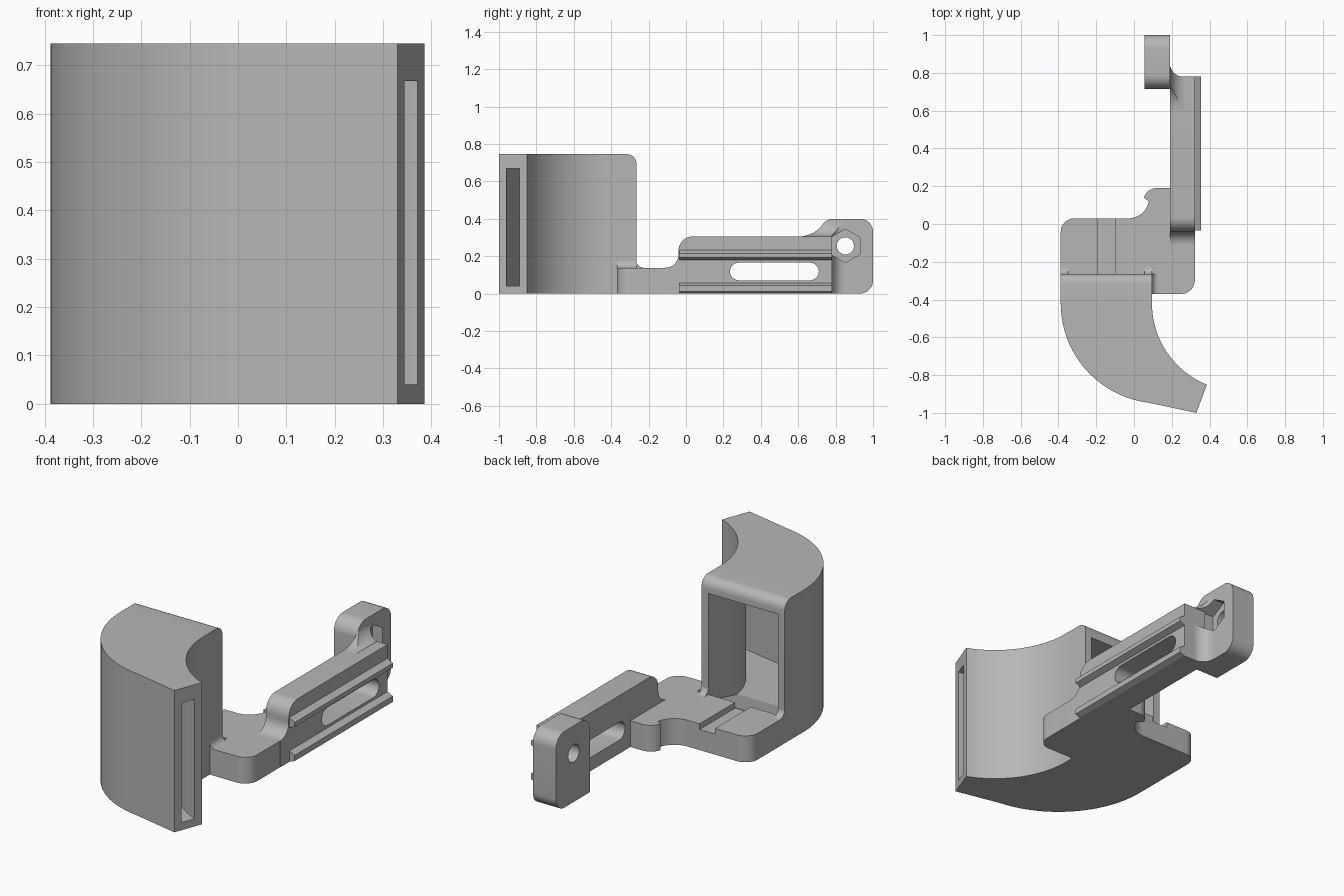
import bpy, bmesh, math

if "Cube" in bpy.data.objects:
    bpy.data.objects.remove(bpy.data.objects["Cube"])

grey = bpy.data.materials.new("plain grey")
grey.diffuse_color = (0.47, 0.47, 0.47, 1)
grey.use_nodes = True
grey.node_tree.nodes["Principled BSDF"].inputs["Base Color"].default_value = grey.diffuse_color


def arc(cx, cy, r, a0, a1, n=12):
    """Points on a circle from angle a0 to a1 (degrees)."""
    return [(cx + r * math.cos(math.radians(a0 + (a1 - a0) * i / n)),
             cy + r * math.sin(math.radians(a0 + (a1 - a0) * i / n))) for i in range(n + 1)]


def prism(name, pts, axis, lo, hi):
    """Extrude a 2D outline along an axis: z takes (x,y), x takes (y,z), y takes (x,z)."""
    place = {'z': lambda u, v, w: (u, v, w),
             'x': lambda u, v, w: (w, u, v),
             'y': lambda u, v, w: (u, w, v)}[axis]
    bm = bmesh.new()
    rings = [[bm.verts.new(place(u, v, w)) for u, v in pts] for w in (lo, hi)]
    n = len(pts)
    bm.faces.new(rings[0])
    bm.faces.new(rings[1])
    for i in range(n):
        j = (i + 1) % n
        bm.faces.new((rings[0][i], rings[0][j], rings[1][j], rings[1][i]))
    bmesh.ops.recalc_face_normals(bm, faces=bm.faces)
    me = bpy.data.meshes.new(name)
    bm.to_mesh(me)
    bm.free()
    me.materials.append(grey)
    ob = bpy.data.objects.new(name, me)
    bpy.context.collection.objects.link(ob)
    return ob


def rect(a, b, c, d):
    return [(a, c), (b, c), (b, d), (a, d)]


def boolean(ob, cutter, op='DIFFERENCE', keep=False):
    m = ob.modifiers.new("cut", 'BOOLEAN')
    m.object, m.operation, m.solver = cutter, op, 'EXACT'
    bpy.context.view_layer.objects.active = ob
    bpy.ops.object.modifier_apply(modifier=m.name)
    if not keep:
        bpy.data.objects.remove(cutter)


# Curved duct body with a rounded top back edge
duct = prism("duct", [(0.095, -0.265), (-0.388, -0.265)]
             + arc(0.142, -0.42, 0.53, 180, 263, 28) + [(0.33, -1.0), (0.386, -0.85)]
             + arc(0.559, -0.42, 0.464, 248, 180, 20), 'z', 0, 0.745)
bm = bmesh.new()
bm.from_mesh(duct.data)
edge = [e for e in bm.edges if all(v.co.y > -0.27 and v.co.z > 0.7 for v in e.verts)]
bmesh.ops.bevel(bm, geom=edge, offset=0.05, segments=8, profile=0.5, affect='EDGES')
bm.to_mesh(duct.data)
bm.free()

# Hollow channel from the back opening to the narrow outlet slot
boolean(duct, prism("channel_cutter", [(0.055, -0.2), (-0.35, -0.2)]
        + arc(0.142, -0.42, 0.492, 180, 258, 24)
        + [(0.345, -0.96), (0.392, -0.977), (0.417, -0.907), (0.37, -0.89)]
        + arc(0.559, -0.42, 0.504, 246, 180, 18), 'z', 0.04, 0.668))
prism("duct_floor_ramp", [(-0.265, 0.03), (-0.265, 0.11), (-0.52, 0.04), (-0.52, 0.03)],
      'x', -0.358, 0.065)

# Base plate with a shallow groove
plate = prism("base_plate", [(-0.388, -0.265), (0.095, -0.265), (0.095, -0.37)]
              + arc(0.25, -0.298, 0.072, -90, 0) + [(0.322, 0.0), (0.2, 0.19)]
              + arc(0.12, 0.12, 0.07, 90, 165) + arc(-0.03, 0.14, 0.11, -10, -90)
              + arc(-0.316, -0.042, 0.072, 90, 180), 'z', 0, 0.138)
boolean(plate, prism("groove_cutter", rect(-0.19, -0.10, -0.3, 0.1), 'z', 0.108, 0.3))

# Small fillets where the duct rises from the plate
for i, (a, b) in enumerate(((-0.388, -0.35), (0.055, 0.095))):
    prism(f"jamb_fillet_{i}", [(-0.266, 0.137)] + arc(-0.225, 0.179, 0.041, 270, 180, 8),
          'x', a, b)
prism("side_fillet", [(0.094, 0.137)] + arc(0.13, 0.173, 0.035, 270, 180, 8), 'y', -0.37, -0.265)

# Raised arm with a long through slot
arm = prism("arm", [(-0.11, 0.0), (-0.11, 0.138)] + arc(-0.11, 0.208, 0.07, 270, 360)
            + arc(0.035, 0.23, 0.075, 180, 90) + [(0.78, 0.305), (0.78, 0.0)], 'x', 0.19, 0.323)
boolean(arm, prism("slot_cutter", arc(0.282, 0.118, 0.047, 90, 270)
                   + arc(0.663, 0.118, 0.047, -90, 90), 'x', 0.1, 0.4))

# Two tapered rails along the arm
for name, z0, z1, z2, z3 in (("lower_rail", 0.0, 0.012, 0.042, 0.058),
                             ("upper_rail", 0.178, 0.192, 0.215, 0.233)):
    prism(name, [(0.322, z0), (0.354, z1), (0.354, z2), (0.322, z3)], 'y', -0.035, 0.78)

# End lug, its corner fillet and the gusset on top of the arm
lug = prism("end_lug", [(0.715, 0.0)] + arc(0.93, 0.07, 0.07, -90, 0)
            + arc(0.93, 0.33, 0.07, 0, 90) + arc(0.79, 0.325, 0.075, 90, 180), 'x', 0.056, 0.19)
corner = arc(0.26, 0.85, 0.07, 180, 270)
fillet = prism("lug_fillet", [(0.19, 0.78)] + corner, 'z', 0, 0.305)
gusset = prism("gusset", [(0.85, 0.303)] + arc(0.6, 0.475, 0.17, 270, 318)
               + arc(0.81, 0.29, 0.11, 132, 90) + [(0.85, 0.4)], 'x', 0.19, 0.262)
boolean(gusset, prism("gusset_side", [(0.18, 0.3), (0.18, 0.4)]
                      + arc(0.275, 0.39, 0.085, 180, 270), 'y', 0.5, 0.9), 'INTERSECT')
boolean(gusset, prism("gusset_end", arc(0.26, 0.85, 0.07, 0, 351, 39), 'z', 0.2, 0.5))

# Hexagonal nut pocket and bolt hole
hexagon = prism("nut_cutter", arc(0.852, 0.255, 0.09, 30, 330, 5), 'x', 0.13, 0.32)
for ob in (lug, fillet, gusset):
    boolean(ob, hexagon, keep=True)
bpy.data.objects.remove(hexagon)
boolean(lug, prism("bolt_cutter", arc(0.852, 0.255, 0.046, 0, 345, 23), 'x', 0.0, 0.3))

# Smooth curves, sharp edges
bpy.ops.object.select_all(action='DESELECT')
for ob in bpy.context.collection.objects:
    ob.select_set(True)
    bpy.context.view_layer.objects.active = ob
bpy.ops.object.shade_smooth_by_angle(angle=math.radians(30))
